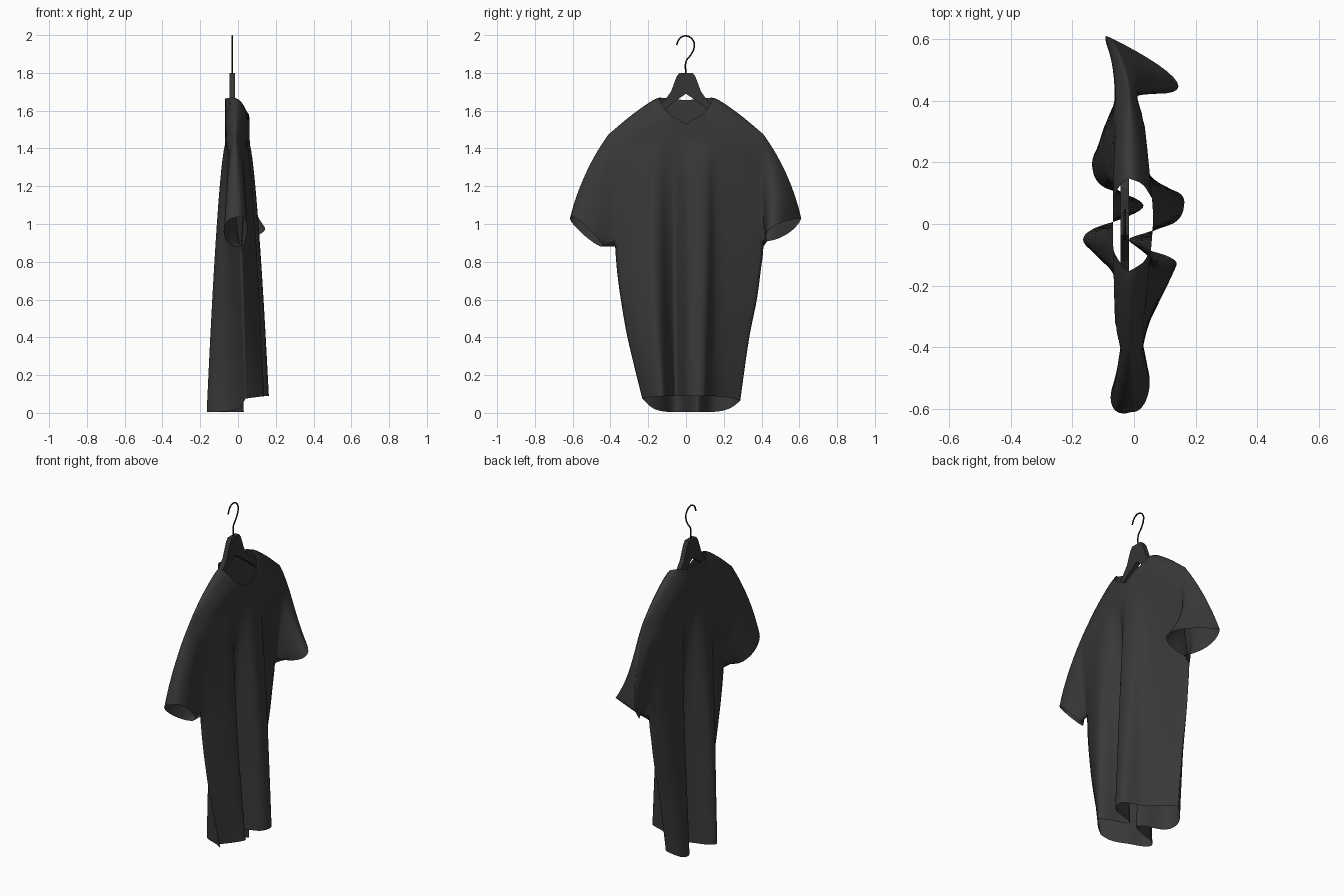
import bpy, bmesh, math
from mathutils import Vector

if "Cube" in bpy.data.objects:
    bpy.data.objects.remove(bpy.data.objects["Cube"])


def curve(keys, t):
    """Smooth interpolation through (t, value) pairs."""
    n = len(keys)
    if t <= keys[0][0]:
        return keys[0][1]
    if t >= keys[-1][0]:
        return keys[-1][1]

    def tangent(i):
        a, b = keys[max(i - 1, 0)], keys[min(i + 1, n - 1)]
        return (b[1] - a[1]) / (b[0] - a[0])
    for i in range(n - 1):
        (t0, v0), (t1, v1) = keys[i], keys[i + 1]
        if t <= t1:
            h = t1 - t0
            u = (t - t0) / h
            return ((2*u**3 - 3*u**2 + 1) * v0 + (u**3 - 2*u**2 + u) * h * tangent(i)
                    + (3*u**2 - 2*u**3) * v1 + (u**3 - u**2) * h * tangent(i + 1))


def clamp(v):
    return max(0.0, min(1.0, v))


def material(name, v):
    m = bpy.data.materials.new(name)
    m.diffuse_color = (v, v, v, 1)
    m.use_nodes = True
    m.node_tree.nodes["Principled BSDF"].inputs["Base Color"].default_value = m.diffuse_color
    return m


cloth = material("dark_cloth", 0.04)
dark = material("hanger_dark", 0.035)
black = material("wire_black", 0.01)

# Shirt outline and fold curves
SHOULDER = [(0, 1.675), (0.14, 1.67), (0.27, 1.59), (0.41, 1.475)]
NECK_F = [(0, 1.53), (0.09, 1.585), (0.125, 1.625), (0.145, 1.67)]
NECK_B = [(0, 1.655), (0.145, 1.67)]
EDGE_R = [(0.05, .285), (0.4, .335), (0.6, .375), (0.75, .395), (0.88, .41), (1.2, .405), (1.48, .41)]
EDGE_L = [(0.05, .225), (0.4, .31), (0.6, .345), (0.75, .365), (0.88, .375), (1.2, .395), (1.48, .41)]
HEM_F = [(-.24, .04), (-.19, .10), (-.13, .142), (-.105, .11), (-.08, .03), (-.05, -.02), (-.025, .05),
         (.005, .135), (.055, .165), (.1, .15), (.13, .06), (.18, 0), (.28, -.07)]
HEM_B = [(-.24, .04), (-.18, 0), (-.125, -.06), (-.09, -.135), (-.05, -.165), (-.015, -.13),
         (.02, -.03), (.055, .03), (.085, 0), (.12, -.1), (.18, -.135), (.24, -.12), (.28, -.07)]
COLS, NA, NB, RIDGE, PIT = 64, 18, 16, -0.015, 0.88


def width_at(s, z):
    yh = 0.02 + 0.26 * s
    edge = curve(EDGE_R, z) if s > 0 else -curve(EDGE_L, z)
    end = 0.28 if s > 0 else -0.24
    return yh + (edge - end) * abs(s) ** 2


def panel_point(s, row, front):
    yh = 0.02 + 0.26 * s
    hem_x = curve(HEM_F if front else HEM_B, yh)
    yt = width_at(s, 1.48)
    ridge_z = curve(SHOULDER, abs(yt))
    top = ridge_z
    if abs(yt) < 0.145:
        top = curve(NECK_F if front else NECK_B, abs(yt))
    # front hem rides higher, back hem drops and curves up to the side seams
    edge_z = 0.065 if s > 0 else 0.075
    hem_z = (0.09 + (edge_z - 0.09) * s ** 4) if front else 0.004 + (edge_z - 0.004) * abs(s) ** 5
    if row <= NA:
        z = top + (PIT - top) * (row / NA) ** 1.5
        q = math.sqrt(max(0, math.sin(math.pi * row / NA))) if row < NA else 0
    else:
        z = PIT + (hem_z - PIT) * (row - NA) / NB
        q = 0
    y = width_at(s, z)
    w = clamp((1.42 - z) / 1.4) ** 0.65
    upper = 0.062 - 0.036 * abs(s) ** 1.5 if front else -0.068 + 0.008 * s * s
    pinch = abs(s) ** 8 * (1 - q)
    x = (upper + (RIDGE - upper) * pinch) * (1 - w) + hem_x * w
    full = math.sqrt(clamp((ridge_z - z) / 0.11))
    full = max(full, math.sqrt(clamp((0.145 - abs(yt)) / 0.06)))
    return Vector((RIDGE + (x - RIDGE) * full, y, z))


bm = bmesh.new()


def add_grid(rows, closed=False):
    vs = [[bm.verts.new(p) for p in r] for r in rows]
    n = len(vs[0])
    for a, b in zip(vs, vs[1:]):
        for j in range(n if closed else n - 1):
            k = (j + 1) % n
            bm.faces.new((a[j], a[k], b[k], b[j]))


# Front and back panels
S = [-1 + 2 * j / COLS for j in range(COLS + 1)]
for front in (True, False):
    add_grid([[panel_point(s, r, front) for s in S] for r in range(NA + NB + 1)])

# Sleeves grow out of the open armholes: cuff top, front, bottom, back, pointedness and flare
CUFFS = {1: ((-.09, .61, 1.03), (.14, .46, .985), (.01, .43, .91), (-.07, .54, .95), 1.7, 1.5),
         -1: ((-.01, -.61, 1.035), (.05, -.53, .99), (.01, -.44, .88), (-.075, -.55, .95), 0.9, 0.8)}
for side, (*pts, power, flare) in CUFFS.items():
    top, fr, bot, bk = map(Vector, pts)
    mid = (top + bot) / 2
    hole = [panel_point(side, r, True) for r in range(NA + 1)]
    hole += [panel_point(side, r, False) for r in range(NA - 1, 0, -1)]
    rings = []
    for k in range(9):
        u = k / 8
        ring = []
        for i, p in enumerate(hole):
            th = math.pi * i / NA
            c, sn = math.cos(th), math.sin(th)
            cuff = mid + (top - mid) * c + ((fr if sn > 0 else bk) - mid) * abs(sn) ** power
            out = Vector((0, side, 0.5)) * (0.022 * (0.5 + 0.5 * c) * 4 * u * (1 - u))
            q = p.lerp(cuff, u)
            q.x = p.x + (cuff.x - p.x) * u ** flare
            ring.append(q + out)
        rings.append(ring)
    add_grid(rings, closed=True)

bmesh.ops.remove_doubles(bm, verts=bm.verts, dist=0.0008)
bmesh.ops.recalc_face_normals(bm, faces=bm.faces)
for f in bm.faces:
    f.smooth = True
me = bpy.data.meshes.new("shirt")
bm.to_mesh(me)
bm.free()
shirt = bpy.data.objects.new("shirt", me)
bpy.context.collection.objects.link(shirt)
me.materials.append(cloth)

# Hanger: flat arched profile with thickness
half = [(.035, 1.80), (.05, 1.78), (.08, 1.70), (.12, 1.645), (.36, 1.46), (.36, 1.42), (.12, 1.605)]
outline = half + [(0, 1.69)] + [(-y, z) for y, z in reversed(half)]
bm = bmesh.new()
face = bm.faces.new([bm.verts.new((-0.044, y, z)) for y, z in outline])
ext = bmesh.ops.extrude_face_region(bm, geom=[face])
bmesh.ops.translate(bm, vec=(0.028, 0, 0),
                    verts=[g for g in ext["geom"] if isinstance(g, bmesh.types.BMVert)])
bmesh.ops.recalc_face_normals(bm, faces=bm.faces)
me = bpy.data.meshes.new("hanger")
bm.to_mesh(me)
bm.free()
me.materials.append(dark)
bpy.context.collection.objects.link(bpy.data.objects.new("hanger", me))

# Hook: bent wire
path = [(0, 1.79), (0, 1.86), (.025, 1.895), (.042, 1.93), (.04, 1.968), (0, 1.996), (-.035, 1.98), (-.05, 1.947)]
cu = bpy.data.curves.new("hook", 'CURVE')
cu.dimensions = '3D'
cu.bevel_depth = 0.004
cu.bevel_resolution = 2
cu.use_fill_caps = True
sp = cu.splines.new('BEZIER')
sp.bezier_points.add(len(path) - 1)
for bp, (y, z) in zip(sp.bezier_points, path):
    bp.co = (-0.03, y, z)
    bp.handle_left_type = bp.handle_right_type = 'AUTO'
sp.resolution_u = 5
cu.materials.append(black)
bpy.context.collection.objects.link(bpy.data.objects.new("hook", cu))
